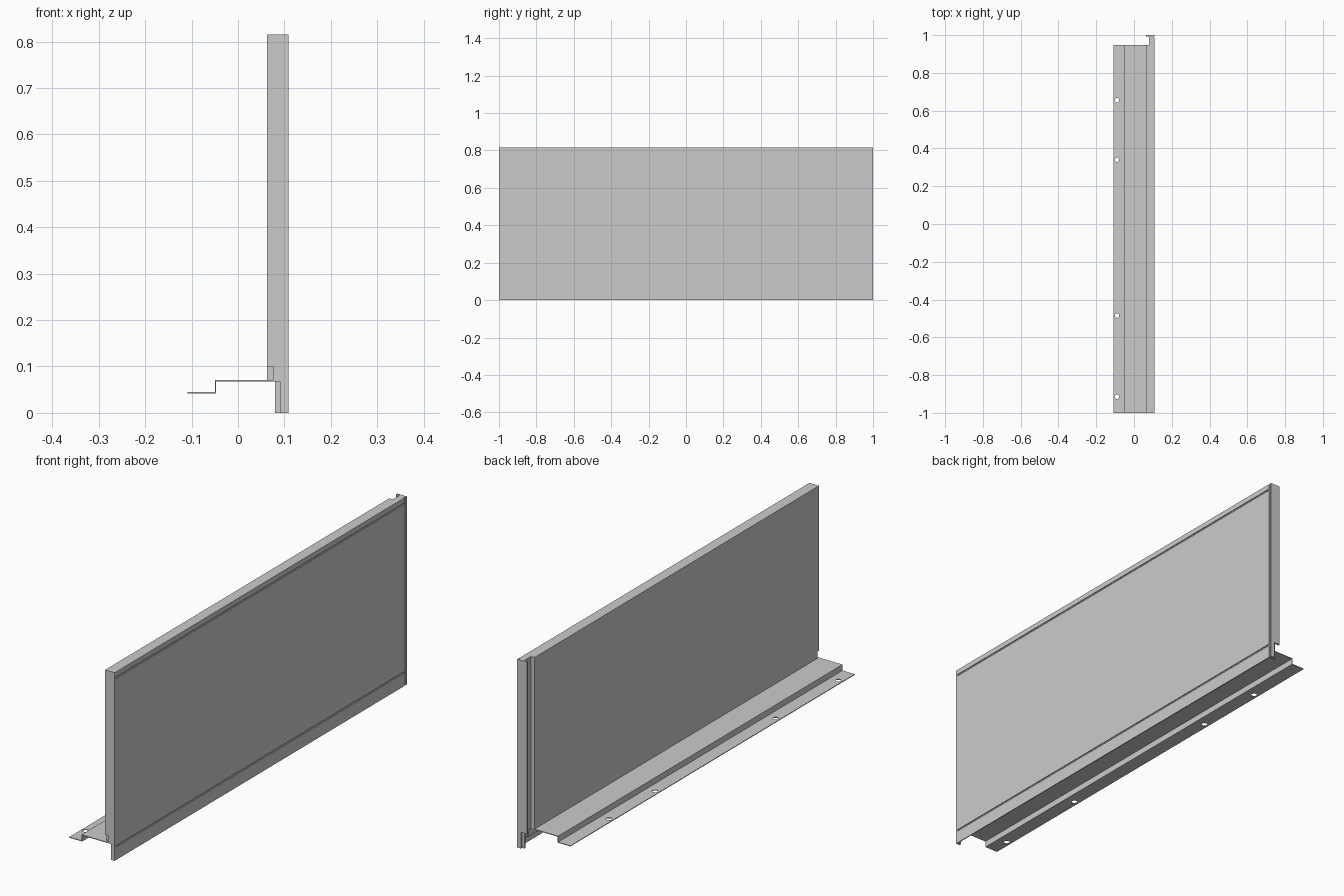
import bpy, bmesh
from mathutils import Vector

if "Cube" in bpy.data.objects:
    bpy.data.objects.remove(bpy.data.objects["Cube"])


def extrude(name, pts, to3d, depth):
    """Solid prism: 2D outline placed by to3d, swept along depth."""
    bm = bmesh.new()
    face = bm.faces.new([bm.verts.new(to3d(a, b)) for a, b in pts])
    ext = bmesh.ops.extrude_face_region(bm, geom=[face])
    verts = [g for g in ext["geom"] if isinstance(g, bmesh.types.BMVert)]
    bmesh.ops.translate(bm, verts=verts, vec=Vector(depth))
    bmesh.ops.recalc_face_normals(bm, faces=bm.faces)
    mesh = bpy.data.meshes.new(name)
    bm.to_mesh(mesh)
    bm.free()
    obj = bpy.data.objects.new(name, mesh)
    bpy.context.collection.objects.link(obj)
    return obj


def along_y(name, pts, y0, y1):
    return extrude(name, pts, lambda x, z: (x, y0, z), (0, y1 - y0, 0))


def rect(a0, a1, b0, b1):
    return [(a0, b0), (a1, b0), (a1, b1), (a0, b1)]


TOP, FRONT, BACK, GROOVE = 0.815, 0.109, 0.063, 0.004

# Front sheet with two shallow horizontal grooves and a thin lower skirt
front = [(0.08, TOP), (FRONT, TOP)]
for z0, z1 in ((0.786, 0.793), (0.055, 0.062)):
    front += [(FRONT, z1), (FRONT - GROOVE, z1), (FRONT - GROOVE, z0), (FRONT, z0)]
front += [(FRONT, 0), (0.105, 0), (0.105, 0.03), (0.099, 0.03), (0.099, 0.07), (0.08, 0.07)]
along_y("front_sheet", front, -0.99, 0.986)

# Thick rear part of the panel, stopping short of the joint channel
along_y("panel_core", rect(BACK, 0.08, 0.07, TOP), -0.99, 0.947)

# Narrow vertical shadow groove beside the end lip
along_y("edge_groove", rect(0.08, FRONT - GROOVE, 0, TOP), 0.986, 0.992)

# End cap with a notch above the base plate, and the opposite end lip
tab = [(FRONT, TOP), (FRONT, 0), (0.091, 0), (0.091, 0.07)]
along_y("near_end_cap",
        [(BACK, TOP)] + tab + [(0.076, 0.07), (0.076, 0.1), (BACK, 0.1)], -1, -0.99)
along_y("far_end_lip", [(BACK, TOP)] + tab + [(BACK, 0.07)], 0.992, 1)

# Stepped base plate folded from one thin sheet
t = 0.003
base = along_y("base_plate", [
    (-0.109, 0.042), (-0.05 + t, 0.042), (-0.05 + t, 0.071 - t), (0.093, 0.071 - t),
    (0.093, 0.03), (0.096, 0.03), (0.096, 0.071), (-0.05, 0.071),
    (-0.05, 0.042 + t), (-0.109, 0.042 + t)], -1, 0.947)

# Fixing holes through the low flange
for i, y in enumerate((-0.915, -0.485, 0.34, 0.655)):
    bpy.ops.mesh.primitive_cylinder_add(vertices=24, radius=0.012, depth=0.03,
                                        location=(-0.09, y, 0.043))
    cutter = bpy.context.object
    cutter.name = f"hole_cutter_{i + 1}"
    cutter.hide_render = True
    cutter.hide_set(True)
    mod = base.modifiers.new(f"hole_{i + 1}", 'BOOLEAN')
    mod.operation = 'DIFFERENCE'
    mod.solver = 'EXACT'
    mod.object = cutter
